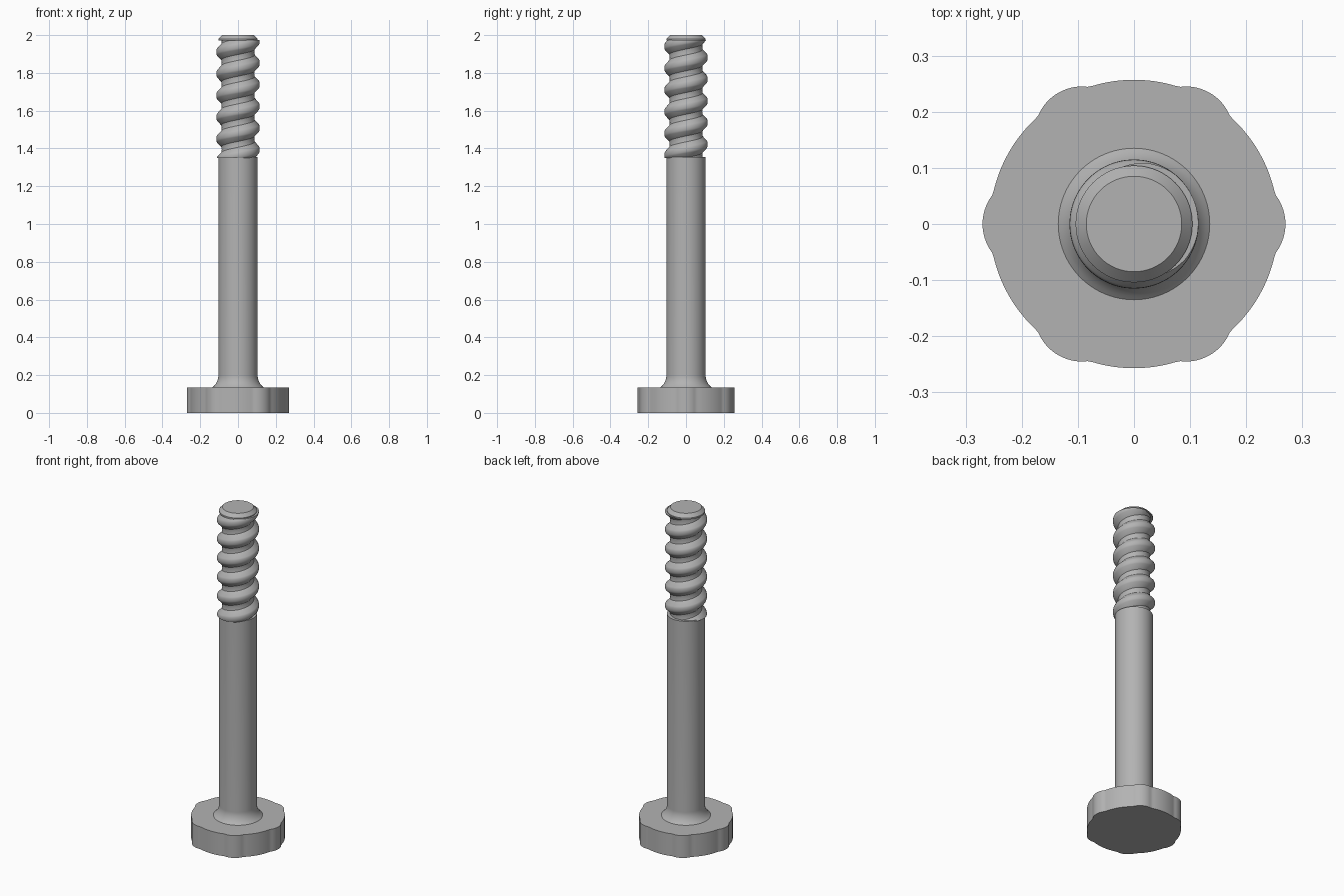
import bpy, bmesh
from math import sin, cos, pi, radians, sqrt
from mathutils import Vector

cube = bpy.data.objects.get("Cube")
if cube:
    bpy.data.objects.remove(cube)

steel = bpy.data.materials.new("grey steel")
steel.use_nodes = True
GREY = (0.45, 0.45, 0.45, 1)
steel.diffuse_color = GREY
steel.node_tree.nodes["Principled BSDF"].inputs["Base Color"].default_value = GREY

SHAFT_R, SHAFT_TOP, HEAD_TOP = 0.104, 1.355, 0.135
SEGMENTS = 96


def finish(name, bm, angle=30):
    """Smooth shading with sharp edges, then link as an object."""
    bmesh.ops.recalc_face_normals(bm, faces=bm.faces)
    for f in bm.faces:
        f.smooth = True
    for e in bm.edges:
        e.smooth = e.calc_face_angle(0) < radians(angle)
    mesh = bpy.data.meshes.new(name)
    bm.to_mesh(mesh)
    bm.free()
    mesh.materials.append(steel)
    obj = bpy.data.objects.new(name, mesh)
    bpy.context.collection.objects.link(obj)
    return obj


def lathe(name, profile):
    """Closed solid of revolution from (radius, height) points."""
    bm = bmesh.new()
    rings = [[bm.verts.new((r * cos(2 * pi * i / SEGMENTS), r * sin(2 * pi * i / SEGMENTS), z))
              for i in range(SEGMENTS)] for r, z in profile]
    for a, b in zip(rings, rings[1:]):
        for i in range(SEGMENTS):
            j = (i + 1) % SEGMENTS
            bm.faces.new((a[i], a[j], b[j], b[i]))
    bm.faces.new(rings[0])
    bm.faces.new(rings[-1])
    return finish(name, bm)


# Head: a disc with six rounded lobes
def head_radius(angle):
    a = (angle + pi / 6) % (pi / 3) - pi / 6
    centre, lobe = 0.186, 0.084
    return max(0.257, centre * cos(a) + sqrt(lobe ** 2 - (centre * sin(a)) ** 2)
               if abs(centre * sin(a)) < lobe else 0)


bm = bmesh.new()
steps = 192
outline = [bm.verts.new((head_radius(2 * pi * i / steps) * cos(2 * pi * i / steps),
                         head_radius(2 * pi * i / steps) * sin(2 * pi * i / steps), 0))
           for i in range(steps)]
base = bm.faces.new(outline)
top = bmesh.ops.extrude_face_region(bm, geom=[base])["geom"]
bmesh.ops.translate(bm, vec=(0, 0, HEAD_TOP),
                    verts=[v for v in top if isinstance(v, bmesh.types.BMVert)])
if base.is_valid is False or len(bm.faces) < steps + 2:
    bm.faces.new(outline)
finish("head", bm, 20)

# Shaft with a concave flare where it meets the head
FLARE_TOP, FLARE_R = 0.2, 0.0836
flare = []
for i in range(11):
    z = HEAD_TOP + (FLARE_TOP - HEAD_TOP) * i / 10
    flare.append((SHAFT_R + FLARE_R - sqrt(FLARE_R ** 2 - (FLARE_TOP - z) ** 2), z))
lathe("shaft", flare + [(SHAFT_R, SHAFT_TOP)])

# Thread: one pitch of profile swept along a right-handed helix, trimmed flat
PITCH, CREST_Z, TIP_Z = 0.115, 1.968, 1.975
half = [(0.0, 0.115), (0.01, 0.1145), (0.018, 0.111), (0.042, 0.088), (PITCH / 2, 0.086)]
profile = [(-d, r) for d, r in reversed(half[1:])] + half
bm = bmesh.new()
columns = []
for i in range(-7 * SEGMENTS, 2 * SEGMENTS + 1):
    a = 2 * pi * i / SEGMENTS
    z = CREST_Z + PITCH * i / SEGMENTS
    columns.append([bm.verts.new((r * cos(a), r * sin(a), z + d)) for d, r in profile])
for a, b in zip(columns, columns[1:]):
    for k in range(len(profile) - 1):
        bm.faces.new((a[k], b[k], b[k + 1], a[k + 1]))
bmesh.ops.remove_doubles(bm, verts=bm.verts, dist=0.0001)
for height, side in ((SHAFT_TOP - 0.005, -1), (TIP_Z, 1)):
    cut = bmesh.ops.bisect_plane(bm, geom=bm.verts[:] + bm.edges[:] + bm.faces[:],
                                 plane_co=Vector((0, 0, height)), plane_no=Vector((0, 0, side)),
                                 clear_outer=True)["geom_cut"]
    rim = [e for e in cut if isinstance(e, bmesh.types.BMEdge)]
    bmesh.ops.edgeloop_fill(bm, edges=rim)
finish("thread", bm, 25)

# Chamfered tip above the thread
lathe("tip", [(0.104, TIP_Z - 0.004), (0.104, 1.98), (0.085, 2.0)])
